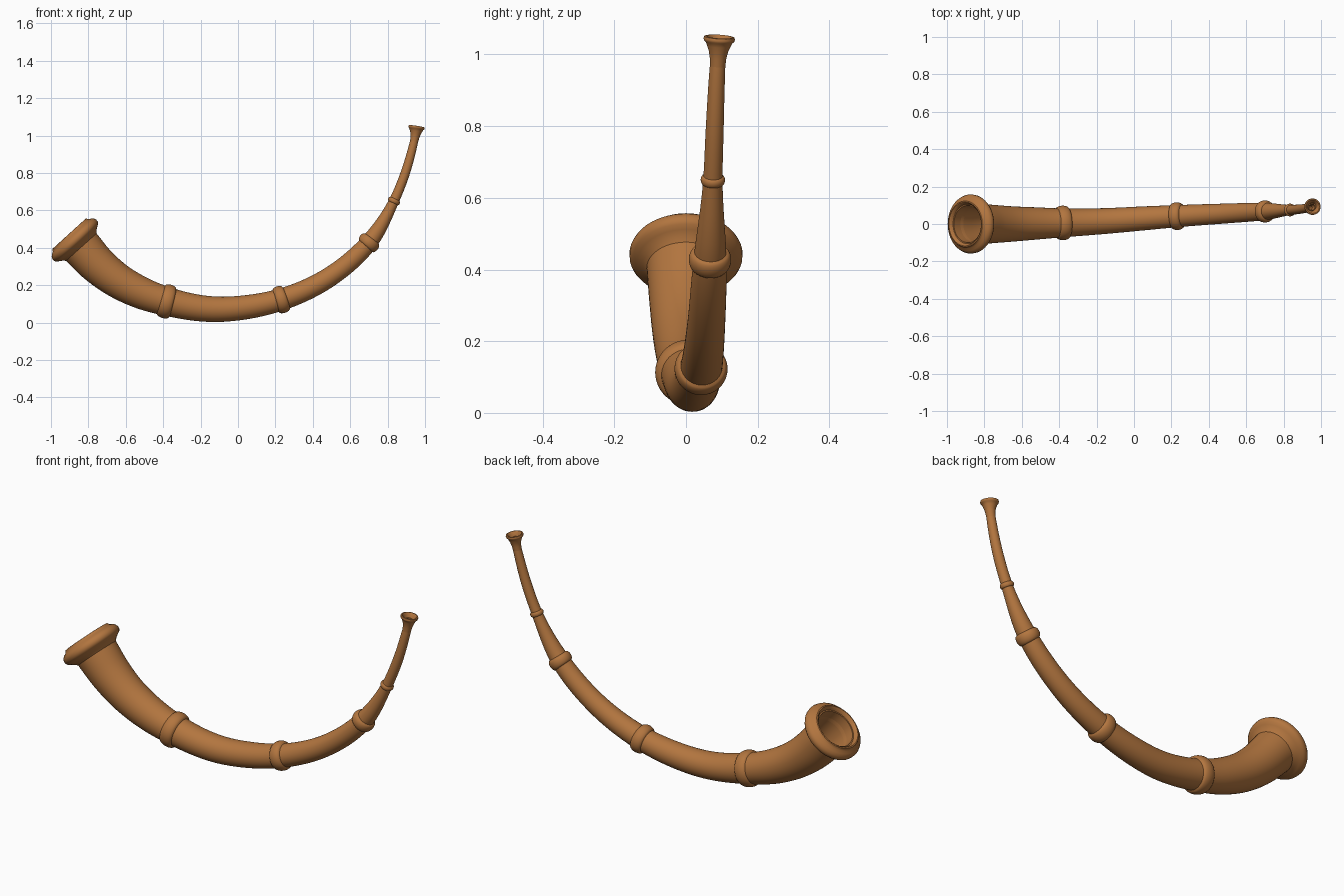
import bpy, bmesh, math
from mathutils import Vector

if "Cube" in bpy.data.objects:
    bpy.data.objects.remove(bpy.data.objects["Cube"])

# Centre line of the horn with tube radius: x, y, z, r
PATH = [(-0.903, 0.0, 0.475, 0.115), (-0.842, 0.0, 0.408, 0.110), (-0.76, 0.0, 0.318, 0.103),
        (-0.66, 0.0, 0.236, 0.095), (-0.52, 0.003, 0.16, 0.086), (-0.38, 0.006, 0.113, 0.077),
        (-0.12, 0.018, 0.071, 0.068), (0.05, 0.03, 0.083, 0.064), (0.23, 0.042, 0.123, 0.059),
        (0.487, 0.056, 0.242, 0.053), (0.70, 0.067, 0.428, 0.046), (0.834, 0.075, 0.650, 0.027),
        (0.891, 0.08, 0.79, 0.025), (0.932, 0.086, 0.93, 0.0225), (0.948, 0.09, 1.0, 0.021),
        (0.955, 0.093, 1.048, 0.021)]
SIDES = 48
P = [Vector(p) for p in PATH]


def spline(u):
    """Smooth point on the path; u counts path points."""
    u = min(max(u, 0.0), len(P) - 1.0)
    i = min(int(u), len(P) - 2)
    f = u - i
    b, c = P[i], P[i + 1]
    a = P[i - 1] if i else b * 2 - c
    d = P[i + 2] if i + 2 < len(P) else c * 2 - b
    # non-uniform tangents keep the curve even between unequal spans
    h0, h1, h2 = (b - a).length, (c - b).length, (d - c).length
    m1 = ((b - a) / h0 * h1 + (c - b) / h1 * h0) / (h0 + h1) * h1
    m2 = ((c - b) / h1 * h2 + (d - c) / h2 * h1) / (h1 + h2) * h1
    return (b * (2*f**3 - 3*f**2 + 1) + m1 * (f**3 - 2*f**2 + f)
            + c * (3*f**2 - 2*f**3) + m2 * (f**3 - f**2))


# Arc-length table
N = 1500
US = [i * (len(P) - 1) / N for i in range(N + 1)]
PTS = [spline(u) for u in US]
LEN = [0.0]
for q0, q1 in zip(PTS, PTS[1:]):
    LEN.append(LEN[-1] + (q1.xyz - q0.xyz).length)
TOTAL = LEN[-1]


def index_at(s):
    return min(range(N + 1), key=lambda i: abs(LEN[i] - s))


def s_at_x(x):
    return LEN[min(range(N + 1), key=lambda i: abs(PTS[i].x - x))]


def radius(s):
    return PTS[index_at(s)].w


mat = bpy.data.materials.new("horn_brown")
mat.diffuse_color = (0.45, 0.18, 0.05, 1)
mat.use_nodes = True
mat.node_tree.nodes["Principled BSDF"].inputs["Base Color"].default_value = mat.diffuse_color


def sweep(name, profile, closed=False):
    """Lathe a list of (distance along path, radius) around the curved axis."""
    bm = bmesh.new()
    rows = []
    for s, r in profile:
        i = index_at(s)
        t = (PTS[min(i + 6, N)].xyz - PTS[max(i - 6, 0)].xyz).normalized()
        c = PTS[i].xyz + t * (s - LEN[i])
        side = (Vector((0, 1, 0)) - t * t.y).normalized()
        up = t.cross(side)
        rows.append([bm.verts.new(c + (side * math.cos(a) + up * math.sin(a)) * r)
                     for a in (2 * math.pi * k / SIDES for k in range(SIDES))])
    pairs = list(zip(rows, rows[1:])) + ([(rows[-1], rows[0])] if closed else [])
    for ra, rb in pairs:
        for k in range(SIDES):
            n = (k + 1) % SIDES
            bm.faces.new((ra[k], ra[n], rb[n], rb[k]))
    bmesh.ops.recalc_face_normals(bm, faces=bm.faces)
    me = bpy.data.meshes.new(name)
    bm.to_mesh(me)
    bm.free()
    ob = bpy.data.objects.new(name, me)
    bpy.context.collection.objects.link(ob)
    me.materials.append(mat)
    bpy.context.view_layer.objects.active = ob
    ob.select_set(True)
    bpy.ops.object.shade_smooth_by_angle(angle=math.radians(40))
    ob.select_set(False)
    return ob


# Horn tube: outer wall one way, bore on the way back
stations = [0.02 + (TOTAL - 0.04) * k / 90 for k in range(91)]
outer = [(s, radius(s)) for s in stations]
bore = [(s, radius(s) * (0.87 if s < 0.3 else 0.75)) for s in reversed(stations)]
sweep("horn_tube", outer + bore, closed=True)

# Flared bell rim with a raised inner lip
sweep("bell_rim", [(0.10, 0.107), (0.085, 0.120), (0.074, 0.136), (0.066, 0.150), (0.055, 0.157),
                   (0.042, 0.158), (0.030, 0.153), (0.020, 0.143), (0.013, 0.130), (0.008, 0.126),
                   (0.001, 0.123), (0.0, 0.117), (0.006, 0.110), (0.03, 0.102), (0.09, 0.094)],
      closed=True)

# Raised bands around the tube: x position, outer radius, half width
for n, (x, r, w) in enumerate([(-0.38, 0.092, 0.034), (0.23, 0.074, 0.031),
                               (0.70, 0.059, 0.027), (0.834, 0.034, 0.013)], 1):
    s0 = s_at_x(x)
    prof = []
    for k in range(17):
        f = k / 8 - 1
        base = radius(s0 + f * w) - 0.002
        prof.append((s0 + f * w, base + (r - base) * math.sqrt(max(0, 1 - f * f))))
    sweep("band_%d" % n, prof)

# Mouthpiece: flared cup with a thin rim
T = TOTAL
sweep("mouthpiece", [(T - 0.09, 0.021), (T - 0.06, 0.023), (T - 0.04, 0.027), (T - 0.025, 0.033),
                     (T - 0.015, 0.037), (T - 0.011, 0.042), (T - 0.005, 0.044), (T + 0.001, 0.042),
                     (T + 0.002, 0.036), (T - 0.004, 0.031), (T - 0.02, 0.025), (T - 0.04, 0.018),
                     (T - 0.09, 0.012)], closed=True)
